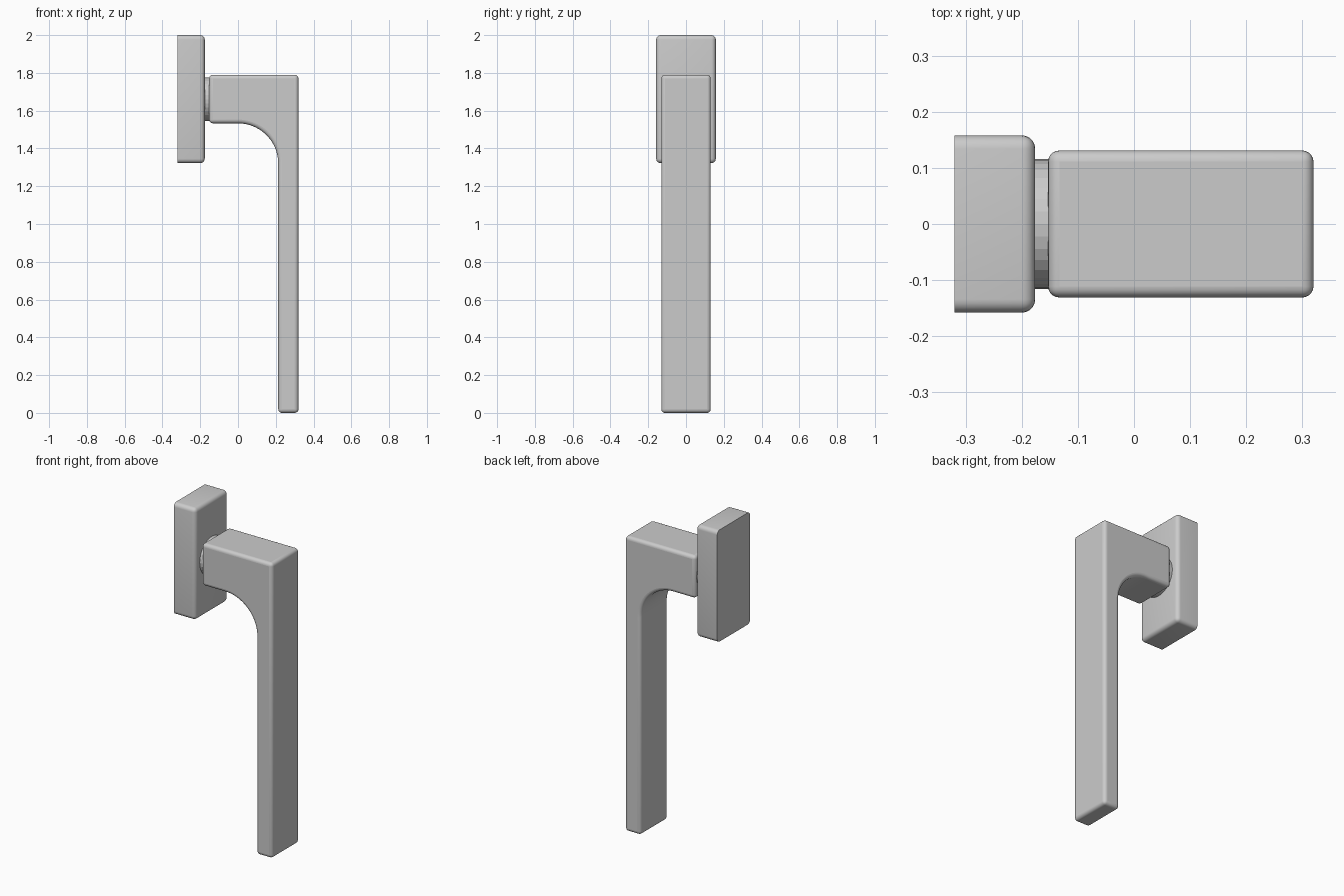
import bpy, bmesh, math

if "Cube" in bpy.data.objects:
    bpy.data.objects.remove(bpy.data.objects["Cube"])


def add_object(name, bm):
    bmesh.ops.recalc_face_normals(bm, faces=bm.faces)
    mesh = bpy.data.meshes.new(name)
    bm.to_mesh(mesh)
    bm.free()
    obj = bpy.data.objects.new(name, mesh)
    bpy.context.collection.objects.link(obj)
    return obj


def smooth(obj):
    bpy.ops.object.select_all(action='DESELECT')
    obj.select_set(True)
    bpy.context.view_layer.objects.active = obj
    bpy.ops.object.shade_smooth_by_angle(angle=math.radians(35))


def extrude_profile(name, points, half_width):
    """Extrude an xz outline symmetrically along y."""
    bm = bmesh.new()
    face = bm.faces.new([bm.verts.new((x, -half_width, z)) for x, z in points])
    new = bmesh.ops.extrude_face_region(bm, geom=[face])["geom"]
    verts = [g for g in new if isinstance(g, bmesh.types.BMVert)]
    bmesh.ops.translate(bm, verts=verts, vec=(0, 2 * half_width, 0))
    return add_object(name, bm)


# Mounting plate: rounded except around its flat back
x0, x1, z0, z1 = -0.32, -0.176, 1.322, 2.0
plate = extrude_profile("mounting_plate", [(x0, z0), (x1, z0), (x1, z1), (x0, z1)], 0.158)
bm = bmesh.new()
bm.from_mesh(plate.data)
edges = [e for e in bm.edges if any(v.co.x > -0.25 for v in e.verts)]
bmesh.ops.bevel(bm, geom=edges, offset=0.024, segments=5, profile=0.5, affect='EDGES')
bm.to_mesh(plate.data)
bm.free()
smooth(plate)

# Round neck between plate and handle
bpy.ops.mesh.primitive_cylinder_add(vertices=32, radius=0.116, depth=0.06,
                                    location=(-0.164, 0, 1.66),
                                    rotation=(0, math.pi / 2, 0))
bpy.context.object.name = "neck"

# Handle: arm and grip in one outline with a curved inner corner
r = 0.213
arc = [(r * math.sin(a), 1.32 + r * math.cos(a))
       for a in (math.pi / 2 * i / 20 for i in range(21))]
outline = [(-0.153, 1.533)] + arc + [(0.213, 0.0), (0.32, 0.0), (0.32, 1.79), (-0.153, 1.79)]
handle = extrude_profile("handle", outline, 0.131)
bevel = handle.modifiers.new("rounded_edges", 'BEVEL')
bevel.width = 0.02
bevel.segments = 5
bevel.limit_method = 'ANGLE'
bevel.angle_limit = math.radians(40)
bevel.use_clamp_overlap = False
smooth(handle)
